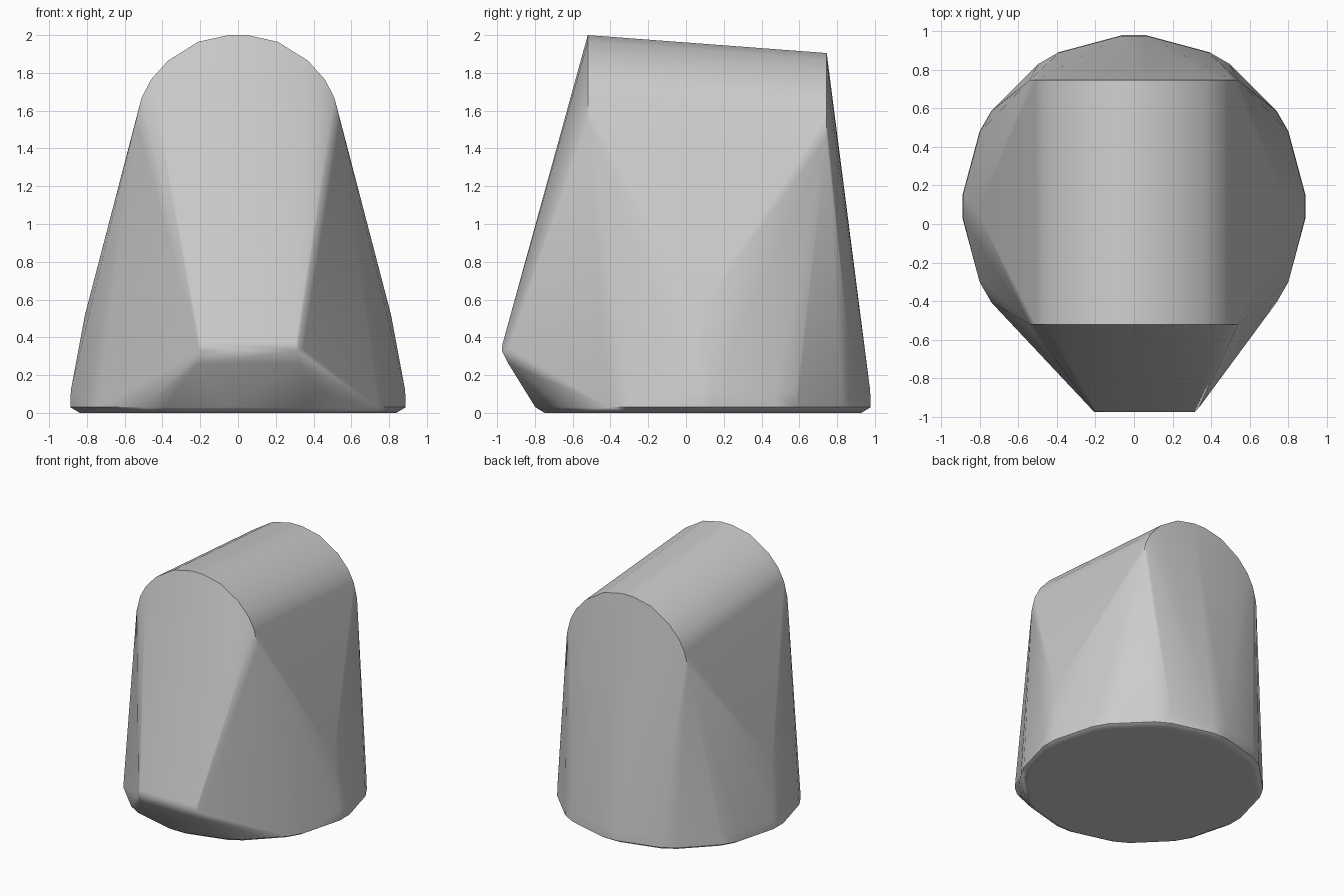
import bpy, bmesh
from math import sin, cos, radians

cube = bpy.data.objects.get("Cube")
if cube:
    bpy.data.objects.remove(cube, do_unlink=True)


def flat_material(name, rgb):
    mat = bpy.data.materials.new(name)
    mat.use_nodes = True
    colour = (*rgb, 1)
    mat.diffuse_color = colour
    mat.node_tree.nodes["Principled BSDF"].inputs["Base Color"].default_value = colour
    return mat


def base_ring(radius, z):
    """Twelve-sided ring with every corner clipped."""
    return [(radius * cos(radians(a + d)), 0.09 + radius * sin(radians(a + d)), z)
            for a in range(0, 360, 30) for d in (-4, 4)]


def arch(y, drop, half):
    """Rounded top outline, mirrored across the centre."""
    return [(s * x, y, z - drop) for x, z in half for s in (-1, 1)]


HALF_ARCH = [(0.05, 2.0), (0.21, 1.965), (0.37, 1.865), (0.46, 1.765),
             (0.51, 1.67), (0.54, 1.55)]

# Round foot, arched crown and the offset chin at the front
points = base_ring(0.84, 0) + base_ring(0.89, 0.03)
points += [p for p in base_ring(0.887, 0.12) if p[1] > 0]
points += arch(-0.52, 0, HALF_ARCH) + arch(0.745, 0.095, HALF_ARCH)
points += [(s * 0.81, 0.06, 0.52) for s in (-1, 1)]
for side in (-1, 1):
    points += [(0.055 + side * w, y, z) for w, y, z in
               ((0.25, -0.97, 0.37), (0.26, -0.975, 0.33),
                (0.27, -0.94, 0.26), (0.29, -0.94, 0.34))]

# Stretch one skin around all the outlines
bm = bmesh.new()
for p in points:
    bm.verts.new(p)
hull = bmesh.ops.convex_hull(bm, input=bm.verts)
loose = {g for g in hull["geom_interior"] + hull["geom_unused"]
         if isinstance(g, bmesh.types.BMVert)}
bmesh.ops.delete(bm, geom=list(loose), context="VERTS")
bmesh.ops.dissolve_limit(bm, angle_limit=radians(0.5),
                         verts=bm.verts, edges=bm.edges)
bmesh.ops.recalc_face_normals(bm, faces=bm.faces)
mesh = bpy.data.meshes.new("body")
bm.to_mesh(mesh)
bm.free()

body = bpy.data.objects.new("body", mesh)
bpy.context.collection.objects.link(body)
mesh.materials.append(flat_material("plain grey", (0.6, 0.6, 0.6)))

# Soft corners, crisp crown rims
bpy.context.view_layer.objects.active = body
body.select_set(True)
bpy.ops.object.shade_smooth_by_angle(angle=radians(42))
weighted = body.modifiers.new("soft corners", "WEIGHTED_NORMAL")
weighted.keep_sharp = True
